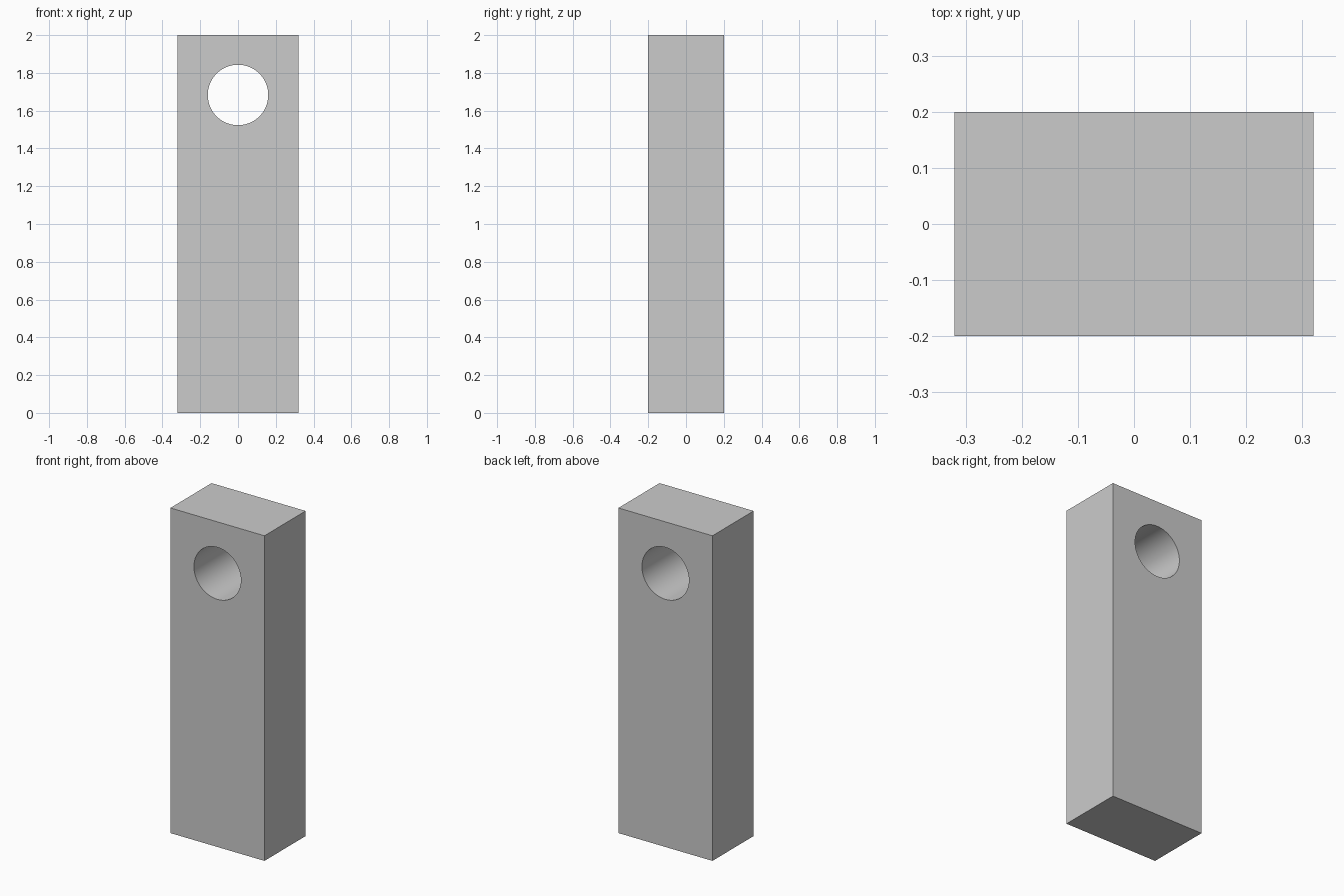
import bpy
from math import pi

if "Cube" in bpy.data.objects:
    bpy.data.objects.remove(bpy.data.objects["Cube"])

WIDTH, DEPTH, HEIGHT = 0.64, 0.40, 2.0
HOLE_RADIUS, HOLE_Z = 0.16, 1.683

# Upright rectangular bar
bpy.ops.mesh.primitive_cube_add(size=1, location=(0, 0, HEIGHT / 2))
bar = bpy.context.object
bar.name = "bar"
bar.scale = (WIDTH, DEPTH, HEIGHT)
bpy.ops.object.transform_apply(location=True, rotation=True, scale=True)

# Cutter for the round hole running front to back
bpy.ops.mesh.primitive_cylinder_add(vertices=96, radius=HOLE_RADIUS, depth=DEPTH * 2,
                                    location=(0, 0, HOLE_Z), rotation=(pi / 2, 0, 0))
cutter = bpy.context.object
cutter.name = "hole_cutter"
cutter.hide_render = True

# Cut the hole, then drop the cutter
cut = bar.modifiers.new("hole", 'BOOLEAN')
cut.operation = 'DIFFERENCE'
cut.solver = 'EXACT'
cut.object = cutter
bpy.ops.object.select_all(action='DESELECT')
bar.select_set(True)
bpy.context.view_layer.objects.active = bar
bpy.ops.object.modifier_apply(modifier=cut.name)
bpy.data.objects.remove(cutter, do_unlink=True)

# Smooth bore, sharp edges
bpy.ops.object.shade_smooth_by_angle(angle=pi / 6)
